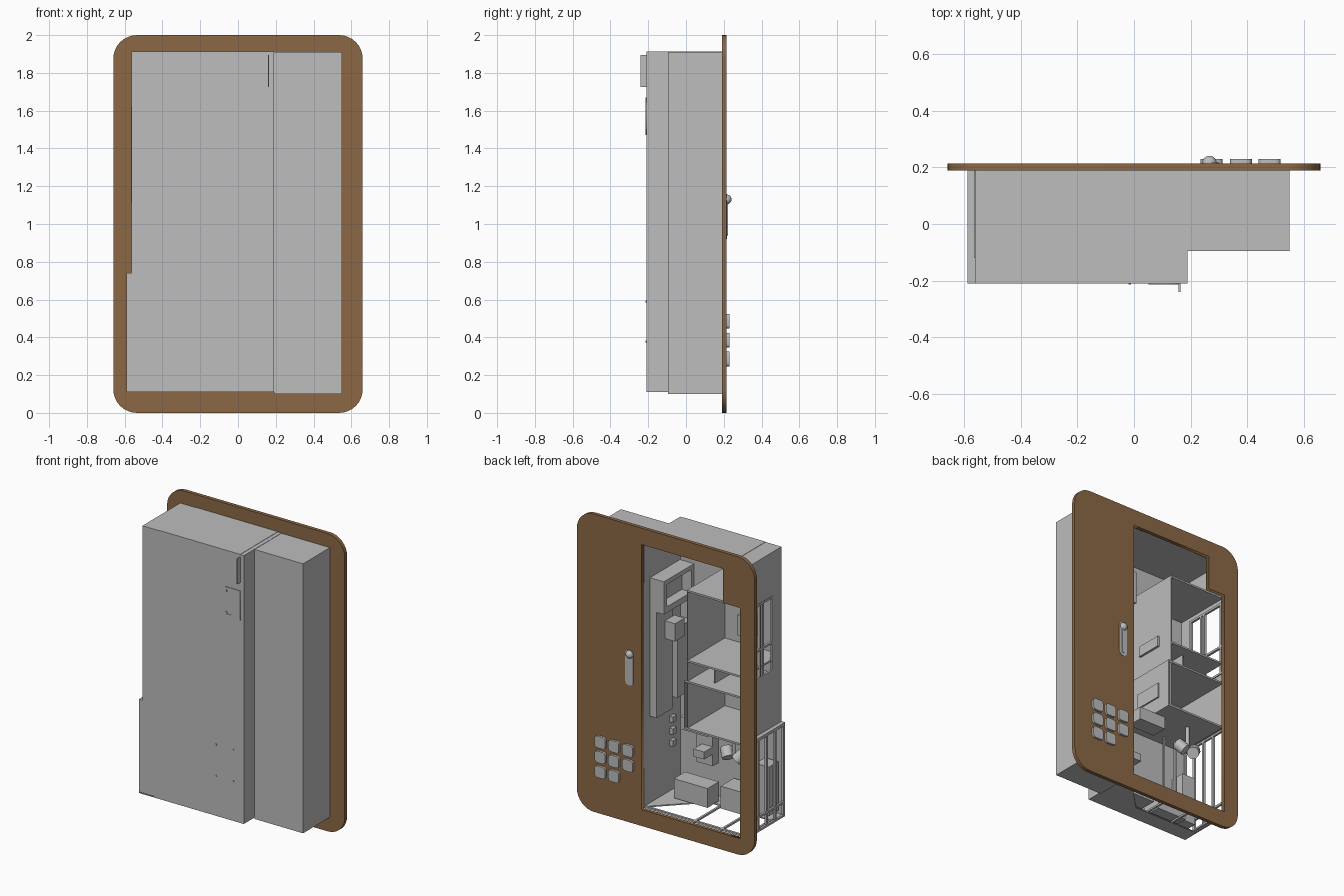
import bpy, math

def material(name, rgb):
    m = bpy.data.materials.new(name)
    m.diffuse_color = (*rgb, 1)
    return m

GREY = material("light grey", (0.51, 0.51, 0.51))
BROWN = material("wood brown", (0.262, 0.141, 0.061))

def box(name, x0, x1, y0, y1, z0, z1, mat=GREY):
    v = [(x, y, z) for x in (x0, x1) for y in (y0, y1) for z in (z0, z1)]
    f = [(0, 1, 3, 2), (4, 6, 7, 5), (0, 4, 5, 1), (2, 3, 7, 6), (0, 2, 6, 4), (1, 5, 7, 3)]
    me = bpy.data.meshes.new(name)
    me.from_pydata(v, [], f)
    me.materials.append(mat)
    ob = bpy.data.objects.new(name, me)
    bpy.context.collection.objects.link(ob)
    return ob

def rounded(x0, x1, z0, z1, r, n=8):
    pts = []
    for cx, cz, a in ((x1 - r, z1 - r, 0), (x0 + r, z1 - r, 90), (x0 + r, z0 + r, 180), (x1 - r, z0 + r, 270)):
        for i in range(n + 1):
            t = math.radians(a + 90 * i / n)
            pts.append((cx + r * math.cos(t), cz + r * math.sin(t)))
    return pts

def sheet(name, loops, y0, y1, mat, flat=False):
    """Filled outline (later loops are holes) extruded from y0 to y1;
    flat=True keeps it horizontal, extruded from z=y0 to z=y1."""
    cu = bpy.data.curves.new(name, 'CURVE')
    cu.dimensions = '2D'
    cu.fill_mode = 'BOTH'
    cu.extrude = (y1 - y0) / 2
    for pts in loops:
        s = cu.splines.new('POLY')
        s.points.add(len(pts) - 1)
        for p, q in zip(s.points, pts):
            p.co = (q[0], q[1], 0, 1)
        s.use_cyclic_u = True
    cu.materials.append(mat)
    ob = bpy.data.objects.new(name, cu)
    bpy.context.collection.objects.link(ob)
    mid = (y0 + y1) / 2
    if flat:
        ob.location.z = mid
    else:
        ob.rotation_euler.x = math.pi / 2
        ob.location.y = mid
    bpy.ops.object.select_all(action='DESELECT')
    ob.select_set(True)
    bpy.context.view_layer.objects.active = ob
    bpy.ops.object.convert(target='MESH')
    return ob

def cylinder(name, loc, r, depth, rot=(0, 0, 0), n=16):
    bpy.ops.mesh.primitive_cylinder_add(vertices=n, radius=r, depth=depth, location=loc, rotation=rot)
    ob = bpy.context.object
    ob.name = name
    ob.data.materials.append(GREY)
    bpy.ops.object.shade_smooth_by_angle()
    return ob

# Wooden face plate with stepped doorway
opening = [(-0.55, 0.11), (0.18, 0.11), (0.18, 1.89), (-0.425, 1.89), (-0.425, 1.66), (-0.55, 1.66)]
sheet("face_plate", [rounded(-0.66, 0.66, 0, 2, 0.125), opening], 0.19, 0.215, BROWN)

# Keypad of eight buttons (one corner left empty)
for col, x in enumerate((0.275, 0.378, 0.48)):
    for row, z in enumerate((0.285, 0.385, 0.485)):
        if (col, row) != (0, 0):
            sheet("keypad_button", [rounded(x - 0.039, x + 0.039, z - 0.039, z + 0.039, 0.018, 3)], 0.21, 0.23, GREY)

# Slider slot and knob
sheet("slider_slot", [rounded(0.24, 0.3, 0.92, 1.16, 0.0299)], 0.21, 0.218, GREY)
sheet("slider_rail", [rounded(0.262, 0.278, 0.94, 1.14, 0.007, 3)], 0.21, 0.222, GREY)
bpy.ops.mesh.primitive_uv_sphere_add(segments=24, ring_count=12, radius=0.026, location=(0.267, 0.215, 1.13))
knob = bpy.context.object
knob.name = "slider_knob"
knob.data.materials.append(GREY)
bpy.ops.object.shade_smooth_by_angle()

# Closed side cabinet and main cabin shell
T = 0.006
box("side_cabinet", 0.19, 0.55, -0.095, 0.19, 0.1, 1.91)
box("front_wall_upper", -0.563, 0.19, -0.21, -0.21 + T, 0.74, 1.91)
box("front_wall_lower", -0.59, 0.19, -0.21, -0.21 + T, 0.11, 0.74)
box("right_wall", 0.184, 0.19, -0.21, 0.19, 0.11, 1.91)
box("roof", -0.563, 0.19, -0.21, 0.19, 1.904, 1.912)
box("roof_rib", -0.445, 0.163, -0.21, 0.19, 1.91, 1.914)
box("side_ledge", -0.59, -0.55, -0.21, 0.19, 0.732, 0.74)
sheet("cabin_floor", [[(0.19, 0.19), (-0.1, -0.1), (-0.59, -0.1), (-0.59, -0.21), (0.19, -0.21)]], 0.11, 0.118, GREY, True)

# Left wall with window in the upper part
box("left_wall_top", -0.563, -0.557, -0.21, 0.19, 1.62, 1.91)
box("left_wall_bottom", -0.563, -0.557, -0.21, 0.19, 0.74, 1.11)
box("left_wall_side", -0.563, -0.557, -0.21, -0.12, 1.11, 1.62)
for y in (-0.12, -0.02, 0.01, 0.17):
    box("window_bar", -0.566, -0.55, y, y + 0.014, 1.11, 1.62)
for z in (1.11, 1.3, 1.605):
    box("window_rail", -0.565, -0.55, -0.12, 0.19, z, z + 0.014)

# Open lattice below
for y in (-0.21, -0.12, -0.03, 0.06, 0.172):
    box("lattice_post", -0.59, -0.575, y, y + 0.016, 0.11, 0.74)
for z in (0.11, 0.2, 0.72):
    box("lattice_rail", -0.59, -0.576, -0.21, 0.19, z, z + 0.014)
for x in (-0.57, -0.4, -0.2):
    box("floor_joist", x, x + 0.014, -0.11, 0.19, 0.11, 0.122)
box("floor_edge_joist", -0.59, 0.18, 0.17, 0.185, 0.11, 0.122)
for x in (-0.45, -0.36):
    box("rear_post", x, x + 0.012, -0.14, -0.128, 0.11, 0.73)

# Compartments and shelves on the left side
box("compartment_wall", -0.146, -0.14, -0.205, 0.19, 0.73, 1.66)
for name, x, z in (("compartment_roof", -0.14, 1.66), ("upper_shelf", -0.14, 1.19),
                   ("middle_shelf", -0.12, 1.05), ("lower_shelf", -0.12, 0.735)):
    box(name, -0.557, x, -0.205, 0.19, z - 0.012, z)
box("lower_compartment_wall", -0.126, -0.12, -0.205, 0.19, 0.73, 1.05)
box("shelf_divider", -0.3, -0.292, -0.205, 0.12, 1.05, 1.185)
box("wall_panel_upper", -0.14, -0.125, -0.1, 0.08, 1.2, 1.27)
box("wall_panel_lower", -0.12, -0.11, -0.1, 0.1, 0.82, 0.92)
box("upper_compartment_unit", -0.4, -0.3, -0.2, -0.12, 1.28, 1.42)

# Tall cupboard and column along the right wall
box("wall_cupboard_back", 0.15, 0.184, -0.2, 0.12, 1.41, 1.63)
box("wall_cupboard_top", 0.08, 0.15, -0.2, 0.12, 1.6, 1.63)
box("wall_cupboard_base", 0.08, 0.15, -0.2, 0.12, 1.41, 1.45)
for y in (-0.2, 0.09):
    box("wall_cupboard_end", 0.08, 0.15, y, y + 0.03, 1.45, 1.6)
box("wall_column", 0.135, 0.184, -0.05, 0.12, 0.7, 1.41)
box("wall_column_rear", 0.1, 0.184, -0.2, -0.05, 0.78, 1.25)
box("column_box", 0.06, 0.135, -0.07, 0.03, 1.2, 1.32)
box("front_panel", -0.12, 0.05, -0.205, -0.17, 0.8, 1.4)
for z in (0.42, 0.5, 0.58):
    box("wall_switch", 0.16, 0.184, -0.13, -0.09, z, z + 0.04)

# Lower room furniture
box("bench", -0.16, 0.09, -0.12, 0.0, 0.13, 0.26)
box("wall_unit", -0.1, 0.02, -0.205, -0.14, 0.34, 0.6)
box("wall_unit_shelf", -0.1, -0.02, -0.14, -0.05, 0.42, 0.47)
box("hanging_box", -0.2, 0.0, -0.05, 0.06, 0.64, 0.725)
box("low_chest", -0.45, -0.23, -0.18, -0.04, 0.13, 0.28)
box("tall_chest", -0.56, -0.46, -0.18, -0.08, 0.15, 0.48)

# Twin ceiling lamps
for s in (-1, 1):
    cylinder("lamp", (-0.39 + s * 0.05, 0.05, 0.57), 0.038, 0.07, (0.5, s * 0.7, 0))
cylinder("lamp_stem", (-0.39, 0.05, 0.65), 0.012, 0.15)

# Front details: bracket handle, fin and four studs
bracket = [(0.165, 1.67), (0.052, 1.67), (0.052, 1.635), (0.065, 1.635), (0.065, 1.655), (0.1, 1.655),
           (0.1, 1.49), (0.065, 1.49), (0.065, 1.505), (0.052, 1.505), (0.052, 1.472), (0.165, 1.472)]
sheet("bracket_handle", [bracket], -0.214, -0.205, GREY)
box("front_fin", 0.158, 0.164, -0.24, -0.205, 1.725, 1.895)
for x in (-0.015, 0.113):
    for z in (0.378, 0.59):
        cylinder("stud", (x, -0.21, z), 0.005, 0.01, (math.pi / 2, 0, 0), 8)
